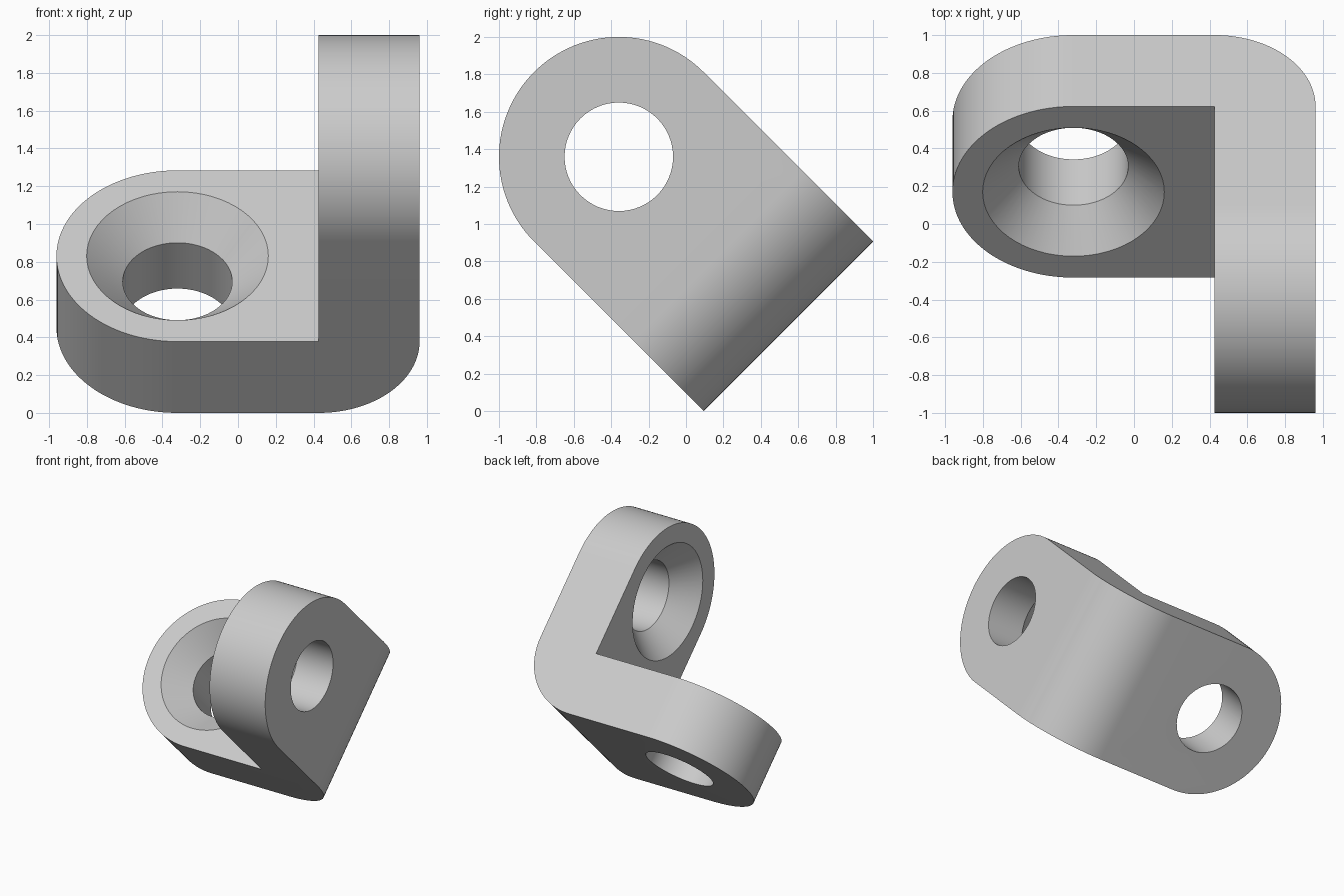
import bpy, bmesh, math
from mathutils import Matrix, Vector

if "Cube" in bpy.data.objects:
    bpy.data.objects.remove(bpy.data.objects["Cube"], do_unlink=True)

R = 0.6408            # half width, also the radius of the rounded ends
T = 0.534             # plate thickness
HALF = 1.5 * R        # half length of a leg
INNER = HALF - T      # inner face of the upright leg
BORE, SINK = 0.29, 0.481

grey = bpy.data.materials.new("plain grey")
grey.use_nodes = True
colour = (0.6, 0.6, 0.6, 1)
grey.diffuse_color = colour
grey.node_tree.nodes["Principled BSDF"].inputs["Base Color"].default_value = colour


def make_object(name, bm):
    bmesh.ops.recalc_face_normals(bm, faces=bm.faces)
    mesh = bpy.data.meshes.new(name)
    bm.to_mesh(mesh)
    bm.free()
    mesh.materials.append(grey)
    obj = bpy.data.objects.new(name, mesh)
    bpy.context.collection.objects.link(obj)
    return obj


def round_edges(bm, test, radius, segments):
    edges = [e for e in bm.edges if test(*[v.co for v in e.verts])]
    bmesh.ops.bevel(bm, geom=edges, offset=radius, offset_type='OFFSET',
                    segments=segments, profile=0.5, affect='EDGES')


# L-shaped bracket: profile extruded across its width
bm = bmesh.new()
profile = [(-HALF, 0), (HALF, 0), (HALF, 3 * R), (INNER, 3 * R), (INNER, T), (-HALF, T)]
face = bm.faces.new([bm.verts.new((x, -R, z)) for x, z in profile])
side = bmesh.ops.extrude_face_region(bm, geom=[face])["geom"]
bmesh.ops.translate(bm, vec=(0, 2 * R, 0),
                    verts=[g for g in side if isinstance(g, bmesh.types.BMVert)])
bmesh.ops.recalc_face_normals(bm, faces=bm.faces)

# Rounded outer corner, then the two rounded leg ends
near = lambda a, b: abs(a - b) < 1e-4
round_edges(bm, lambda a, b: all(near(p.x, HALF) and near(p.z, 0) for p in (a, b)), T, 24)
round_edges(bm, lambda a, b: near(a.y, b.y) and near(a.x, -HALF) and near(b.x, -HALF), R - 1e-4, 32)
round_edges(bm, lambda a, b: near(a.y, b.y) and near(a.z, 3 * R) and near(b.z, 3 * R), R - 1e-4, 32)
bmesh.ops.remove_doubles(bm, verts=bm.verts, dist=5e-4)
bracket = make_object("angle_bracket", bm)


# Countersunk hole cutter, spun around z with its mouth at z = 0
def cut_hole(matrix):
    bm = bmesh.new()
    outline = [(0, -T - 0.1), (BORE, -T - 0.1), (BORE, BORE - SINK), (SINK, 0), (SINK, 0.1), (0, 0.1)]
    verts = [bm.verts.new((r, 0, z)) for r, z in outline]
    edges = [bm.edges.new(pair) for pair in zip(verts, verts[1:])]
    bmesh.ops.spin(bm, geom=verts + edges, cent=(0, 0, 0), axis=(0, 0, 1),
                   angle=2 * math.pi, steps=64)
    bmesh.ops.remove_doubles(bm, verts=bm.verts, dist=1e-4)
    bm.transform(matrix)
    cutter = make_object("hole_cutter", bm)
    cutter.hide_render = True
    mod = bracket.modifiers.new("hole", 'BOOLEAN')
    mod.operation, mod.solver, mod.object = 'DIFFERENCE', 'EXACT', cutter
    bpy.context.view_layer.objects.active = bracket
    bpy.ops.object.modifier_apply(modifier=mod.name)
    bpy.data.objects.remove(cutter, do_unlink=True)


cut_hole(Matrix.Translation((R - HALF, 0, T)))
cut_hole(Matrix.Translation((INNER, 0, 2 * R)) @ Matrix.Rotation(-math.pi / 2, 4, 'Y'))

# Tip the bracket so that it rests on one long edge
s = math.sqrt(0.5)
bracket.data.transform(Matrix.Translation((0, R + 2 * R * s - 1, R * s))
                       @ Matrix.Rotation(math.pi / 4, 4, 'X'))

bpy.ops.object.select_all(action='DESELECT')
bracket.select_set(True)
bpy.context.view_layer.objects.active = bracket
bpy.ops.object.shade_smooth_by_angle(angle=math.radians(30))
